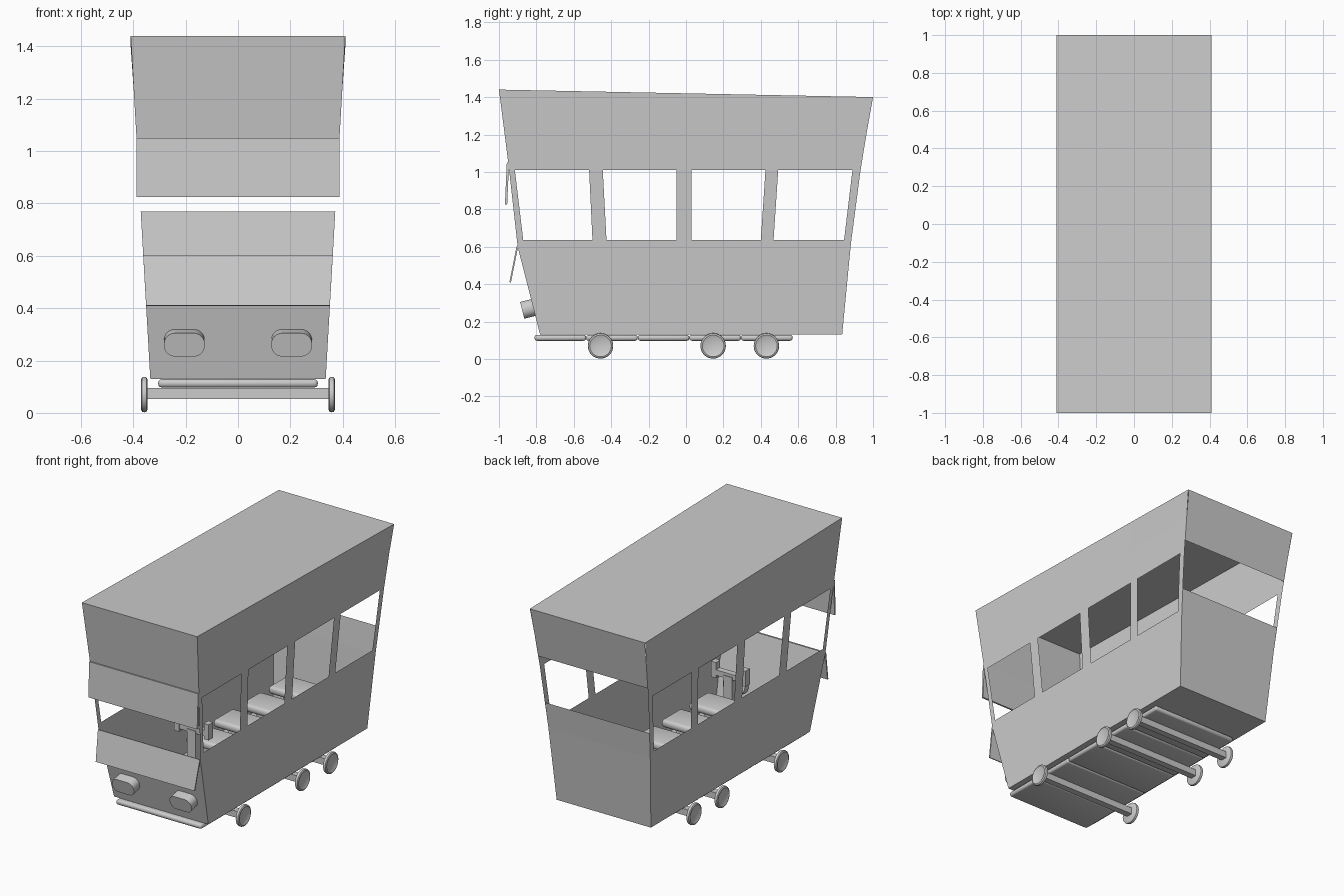
import bpy, bmesh, math
from mathutils import Vector, Matrix

cube = bpy.data.objects.get("Cube")
if cube:
    bpy.data.objects.remove(cube, do_unlink=True)

GREY = (0.6, 0.6, 0.6, 1)
grey = bpy.data.materials.new("plain_grey")
grey.use_nodes = True
grey.diffuse_color = GREY
grey.node_tree.nodes["Principled BSDF"].inputs["Base Color"].default_value = GREY

FRONT = [(-0.78, 0.13), (-0.90, 0.6), (-0.95, 1.05), (-0.972, 1.22), (-1.0, 1.44)]
BACK = [(0.835, 0.13), (0.88, 0.6), (0.90, 0.77), (0.943, 1.08), (1.0, 1.40)]


def half_width(z):
    return 0.335 + 0.0573 * (z - 0.13)


def edge_y(profile, z):
    """y of an end profile at height z"""
    for (y0, z0), (y1, z1) in zip(profile, profile[1:]):
        if z <= z1:
            return y0 + (y1 - y0) * (z - z0) / (z1 - z0)
    return profile[-1][0]


def finish(name, bm, smooth=False):
    bmesh.ops.recalc_face_normals(bm, faces=bm.faces)
    mesh = bpy.data.meshes.new(name)
    bm.to_mesh(mesh)
    bm.free()
    ob = bpy.data.objects.new(name, mesh)
    bpy.context.collection.objects.link(ob)
    mesh.materials.append(grey)
    if smooth:
        bpy.ops.object.select_all(action='DESELECT')
        ob.select_set(True)
        bpy.context.view_layer.objects.active = ob
        bpy.ops.object.shade_smooth_by_angle(angle=math.radians(40))
    return ob


def strip(name, profile, width=half_width, thickness=0):
    """sheet spanning the vehicle's width along a (y, z) profile"""
    bm = bmesh.new()
    rows = [[bm.verts.new((s * width(z), y, z)) for s in (-1, 1)] for y, z in profile]
    for a, b in zip(rows, rows[1:]):
        bm.faces.new((a[0], a[1], b[1], b[0]))
    ob = finish(name, bm)
    if thickness:
        mod = ob.modifiers.new("thickness", 'SOLIDIFY')
        mod.thickness = thickness
        mod.offset = 0
    return ob


def box(name, centre, size, bevel=0, segments=3):
    bm = bmesh.new()
    bmesh.ops.create_cube(bm, size=1)
    bmesh.ops.scale(bm, vec=size, verts=bm.verts)
    if bevel:
        bmesh.ops.bevel(bm, geom=bm.edges[:], offset=bevel, segments=segments,
                        profile=0.5, affect='EDGES')
    bmesh.ops.translate(bm, vec=centre, verts=bm.verts)
    return finish(name, bm, smooth=bevel > 0)


# Side walls with four window openings each
SILL, HEAD = 0.635, 1.01
SILL_Y = [-0.87, -0.50, -0.425, -0.05, 0.03, 0.40, 0.468, 0.845]
HEAD_Y = [-0.915, -0.518, -0.445, -0.05, 0.03, 0.425, 0.493, 0.89]


def side_wall(name, side):
    bm = bmesh.new()
    rows = []
    for z in (0.13, 0.6, SILL, HEAD, 1.22, None):
        level = 1.42 if z is None else z
        ref, marks = (SILL, SILL_Y) if level <= SILL else (HEAD, HEAD_Y)
        rf, rb = edge_y(FRONT, ref), edge_y(BACK, ref)
        f = -1.0 if z is None else edge_y(FRONT, z)
        b = 1.0 if z is None else edge_y(BACK, z)
        ys = [f + (b - f) * (m - rf) / (rb - rf) for m in [rf] + marks + [rb]]
        rows.append([bm.verts.new((side * (0.41 if z is None else half_width(z)), y,
                                   1.42 - 0.02 * y if z is None else z)) for y in ys])
    for r in range(len(rows) - 1):
        for c in range(len(rows[0]) - 1):
            if r == 2 and c % 2 == 1:
                continue
            bm.faces.new((rows[r][c], rows[r][c + 1], rows[r + 1][c + 1], rows[r + 1][c]))
    return finish(name, bm)


side_wall("left_side_wall", 1)
side_wall("right_side_wall", -1)

# End walls, roof and floor
strip("front_lower_wall", FRONT[:2])
strip("front_upper_wall", FRONT[2:])
strip("back_lower_wall", BACK[:3])
strip("back_upper_wall", BACK[3:])
strip("roof", [(-1.0, 1.44), (1.0, 1.40)], lambda z: 0.41)
strip("floor", [(-0.78, 0.13), (0.835, 0.13)])

# Hanging visor above the windscreen and flap below it
strip("windscreen_visor", [(-0.952, 1.05), (-0.962, 0.825)], lambda z: 0.387, 0.012)
strip("front_flap", [(-0.902, 0.6), (-0.94, 0.41)], thickness=0.008)


# Headlights: rounded pads standing square to the sloping front
def headlight(name, x):
    bm = bmesh.new()
    bmesh.ops.create_cube(bm, size=1)
    bmesh.ops.scale(bm, vec=(0.155, 0.10, 0.092), verts=bm.verts)
    corners = [e for e in bm.edges if abs(e.verts[0].co.y - e.verts[1].co.y) > 0.01]
    bmesh.ops.bevel(bm, geom=corners, offset=0.042, segments=6, profile=0.5, affect='EDGES')
    bmesh.ops.rotate(bm, matrix=Matrix.Rotation(math.radians(14), 3, 'X'), verts=bm.verts)
    bmesh.ops.translate(bm, vec=(x, -0.827, 0.272), verts=bm.verts)
    return finish(name, bm, smooth=True)


headlight("left_headlight", 0.205)
headlight("right_headlight", -0.205)


# Wheels: lathed discs with dished outer faces
def wheel(name, x, y):
    profile = [(0, 0.004), (0.045, 0.006), (0.058, 0.012), (0.066, 0.008),
               (0.068, 0), (0.066, -0.008), (0.058, -0.012), (0, -0.010)]
    bm = bmesh.new()
    side = 1 if x > 0 else -1
    vs = [bm.verts.new((side * d, 0, r)) for r, d in profile]
    es = [bm.edges.new(p) for p in zip(vs, vs[1:])]
    bmesh.ops.spin(bm, geom=vs + es, cent=(0, 0, 0), axis=(1, 0, 0),
                   angle=math.tau, steps=32)
    bmesh.ops.remove_doubles(bm, verts=bm.verts, dist=0.0005)
    bmesh.ops.translate(bm, vec=(x, y, 0.07), verts=bm.verts)
    return finish(name, bm, smooth=True)


for label, y in (("front", -0.457), ("middle", 0.145), ("rear", 0.43)):
    box(label + "_axle", (0, y, 0.075), (0.70, 0.042, 0.042))
    wheel(label + "_left_wheel", 0.358, y)
    wheel(label + "_right_wheel", -0.358, y)

# Underbody pads in a row
for i in range(5):
    box(f"underbody_pad_{i + 1}", (0, -0.672 + 0.276 * i, 0.113), (0.61, 0.276, 0.032), 0.014)

# Central seats on pedestals
for i in range(4):
    y = -0.28 + 0.28 * i
    box(f"seat_cushion_{i + 1}", (0, y, 0.40), (0.22, 0.20, 0.05), 0.02)
    box(f"seat_pedestal_{i + 1}", (0, y, 0.255), (0.08, 0.08, 0.25))

# Driver's control column with two upright grips
box("control_column", (0, -0.45, 0.33), (0.06, 0.05, 0.40))
box("control_crossbar", (0, -0.45, 0.53), (0.20, 0.04, 0.035))
for label, x in (("left", 0.105), ("right", -0.105)):
    box(label + "_control_grip", (x, -0.45, 0.545), (0.035, 0.045, 0.10))
